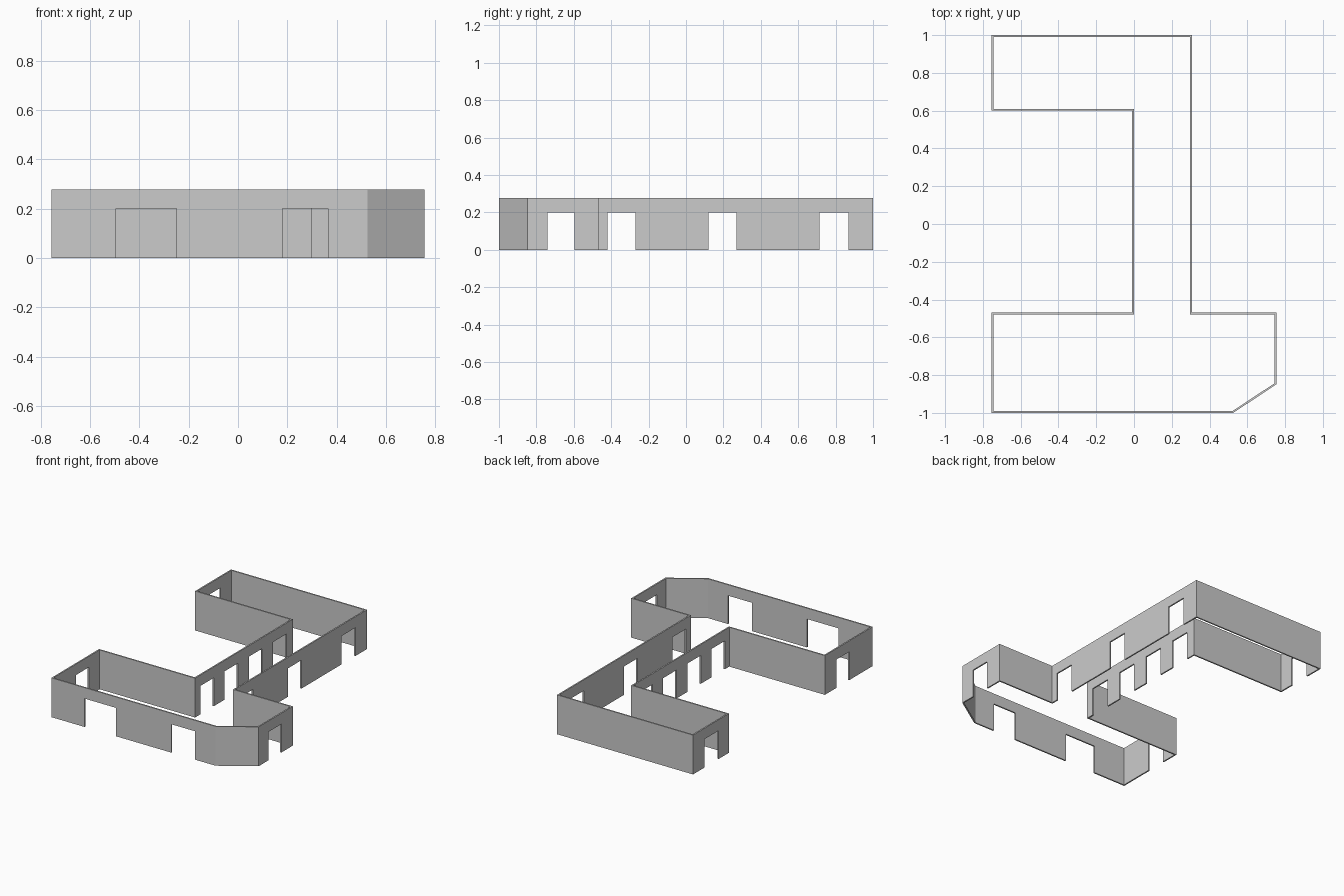
import bpy, bmesh
from mathutils import Vector

if "Cube" in bpy.data.objects:
    bpy.data.objects.remove(bpy.data.objects["Cube"])

HEIGHT, DOOR, THICK = 0.277, 0.2, 0.01
END, ROOM = (-0.74, -0.595), (0.715, 0.87)
hall_doors = [(-0.42 + 0.27 * i, -0.27 + 0.27 * i) for i in range(4)]

# Outer corners, counter-clockwise, each with the openings of the wall that
# starts there (x or y ranges along that wall)
plan = [
    ((-0.755, -1.0), [(-0.495, -0.25), (0.18, 0.365)]),
    ((0.525, -1.0), []),
    ((0.755, -0.848), [END]),
    ((0.755, -0.468), []),
    ((0.306, -0.468), [(-0.42, -0.27), (0.12, 0.27), ROOM]),
    ((0.306, 1.0), []),
    ((-0.755, 1.0), [ROOM]),
    ((-0.755, 0.6), []),
    ((-0.01, 0.6), hall_doors),
    ((-0.01, -0.468), []),
    ((-0.755, -0.468), [END]),
]
outer = [Vector(p) for p, _ in plan]
n = len(outer)


def direction(i):
    return (outer[(i + 1) % n] - outer[i % n]).normalized()


def left(d):
    return Vector((-d.y, d.x))


def inner_corner(i):
    """Mitred corner on the room side."""
    a, b = left(direction(i - 1)), left(direction(i))
    return outer[i % n] + (a + b) * (THICK / (1 + a.dot(b)))


# Walls: an elevation with door notches, on the outer and the inner side
bm = bmesh.new()
for i, (_, openings) in enumerate(plan):
    start, end, d = outer[i], outer[(i + 1) % n], direction(i)
    axis = 0 if abs(d.x) > abs(d.y) else 1
    pairs = [(start, inner_corner(i), 0)]
    cuts = [sorted((v - start[axis]) / d[axis] for v in o) for o in openings]
    for s0, s1 in sorted(cuts):
        for s, z in ((s0, 0), (s0, DOOR), (s1, DOOR), (s1, 0)):
            p = start + d * s
            pairs.append((p, p + left(d) * THICK, z))
    far = inner_corner(i + 1)
    pairs += [(end, far, 0), (end, far, HEIGHT), (start, inner_corner(i), HEIGHT)]
    out = [bm.verts.new((p.x, p.y, z)) for p, _, z in pairs]
    inn = [bm.verts.new((q.x, q.y, z)) for _, q, z in pairs]
    bm.faces.new(out)
    bm.faces.new(inn[::-1])
    m = len(out)
    for k in range(m):
        if k in (m - 3, m - 1):      # mitred ends join the next wall
            continue
        j = (k + 1) % m
        bm.faces.new((out[j], out[k], inn[k], inn[j]))

bmesh.ops.remove_doubles(bm, verts=bm.verts, dist=0.0005)
bmesh.ops.recalc_face_normals(bm, faces=bm.faces)
mesh = bpy.data.meshes.new("building_walls")
bm.to_mesh(mesh)
bm.free()
bpy.context.collection.objects.link(bpy.data.objects.new("building_walls", mesh))
